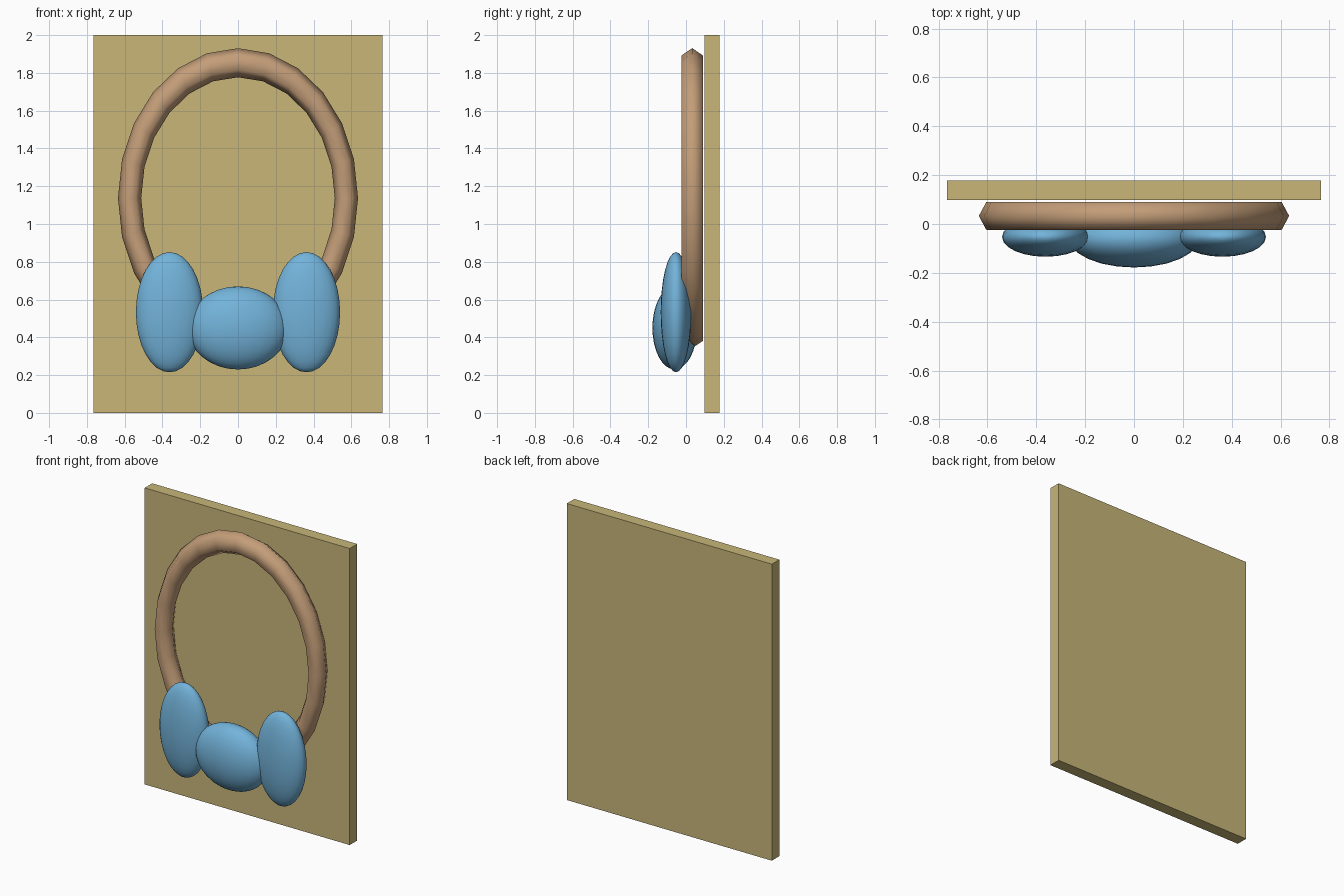
import bpy
from math import radians

cube = bpy.data.objects.get("Cube")
if cube:
    bpy.data.objects.remove(cube, do_unlink=True)


def material(name, rgb):
    mat = bpy.data.materials.new(name)
    mat.use_nodes = True
    color = (*rgb, 1)
    mat.diffuse_color = color
    mat.node_tree.nodes["Principled BSDF"].inputs["Base Color"].default_value = color
    return mat


def finish(name, mat, scale, smooth=True):
    obj = bpy.context.object
    obj.name = name
    obj.scale = scale
    bpy.ops.object.transform_apply(location=False, rotation=True, scale=True)
    obj.data.materials.append(mat)
    if smooth:
        bpy.ops.object.shade_smooth()
    return obj


def ellipsoid(name, mat, center, radii):
    bpy.ops.mesh.primitive_uv_sphere_add(segments=24, ring_count=16, location=center)
    return finish(name, mat, radii)


board_tan = material("board tan", (0.58, 0.47, 0.19))
ring_brown = material("ring brown", (0.55, 0.34, 0.19))
pad_blue = material("pad blue", (0.17, 0.45, 0.70))

# Flat backing board
bpy.ops.mesh.primitive_cube_add(size=1, location=(0, 0.138, 1))
finish("backing_board", board_tan, (1.53, 0.08, 2), smooth=False)

# Tall oval ring with a hexagonal section, standing in front of the board
bpy.ops.mesh.primitive_torus_add(
    major_segments=24, minor_segments=6, major_radius=0.56, minor_radius=0.06,
    location=(0, 0.033, 1.137))
ring = bpy.context.object
ring.rotation_euler.x = radians(90)
bpy.ops.object.transform_apply(location=False, rotation=True, scale=False)
finish("oval_ring", ring_brown, (1.025, 1.1, 1.28))

# Rounded pads across the bottom of the ring
ellipsoid("center_pad", pad_blue, (0, -0.06, 0.45), (0.265, 0.118, 0.22))
for side, name in ((1, "left_pad"), (-1, "right_pad")):
    ellipsoid(name, pad_blue, (side * 0.3625, -0.053, 0.533), (0.178, 0.081, 0.318))
